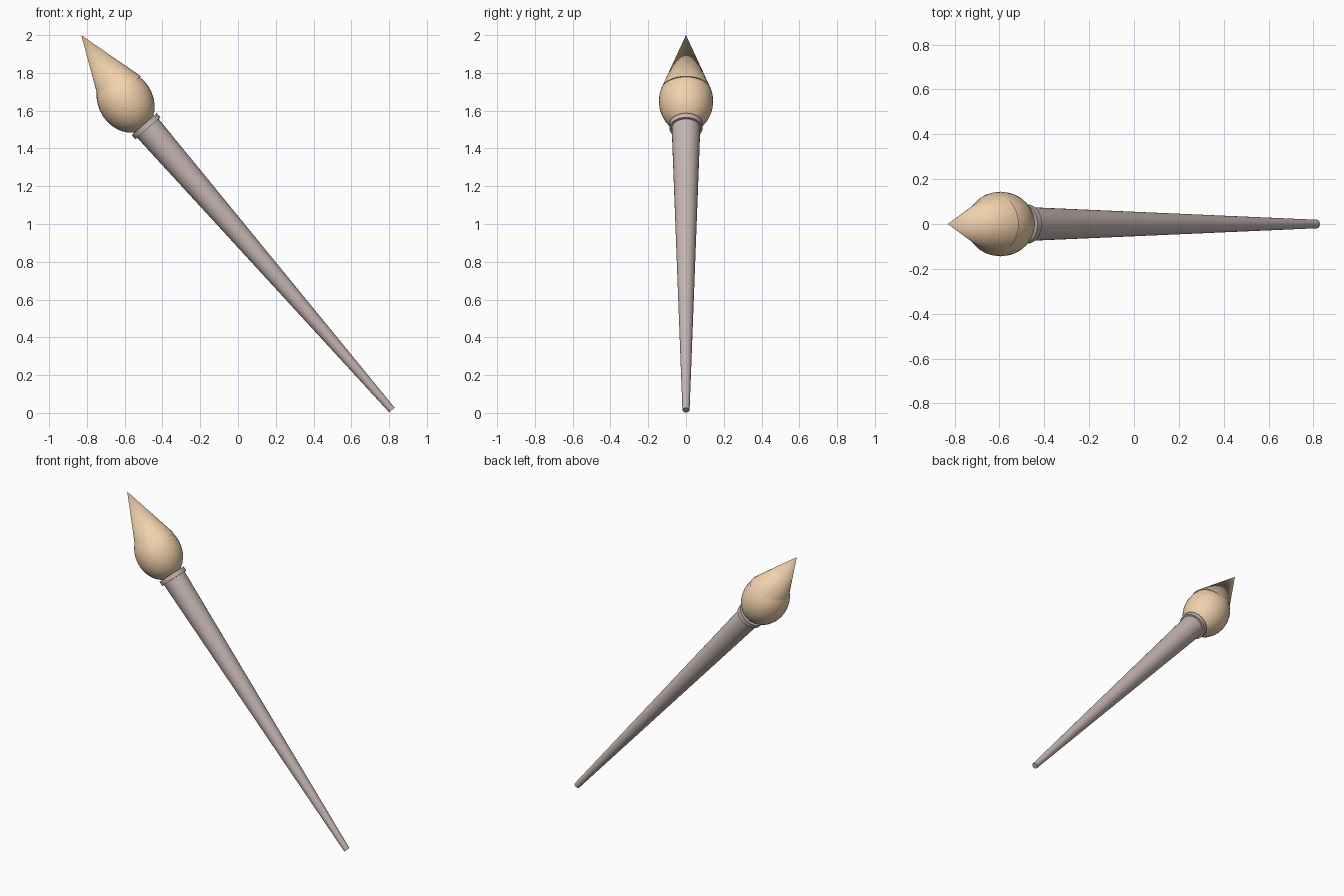
import bpy
from mathutils import Vector
from math import radians

if "Cube" in bpy.data.objects:
    bpy.data.objects.remove(bpy.data.objects["Cube"])


def material(name, color):
    m = bpy.data.materials.new(name)
    m.diffuse_color = (*color, 1)
    m.use_nodes = True
    m.node_tree.nodes["Principled BSDF"].inputs["Base Color"].default_value = m.diffuse_color
    return m


wood = material("handle_taupe", (0.56, 0.46, 0.44))
bristle = material("bristle_peach", (0.88, 0.64, 0.42))


def finish(name, mat, angle=35):
    obj = bpy.context.object
    obj.name = name
    obj.data.materials.append(mat)
    bpy.ops.object.shade_smooth_by_angle(angle=radians(angle))
    return obj


def rod(name, start, end, r1, r2, mat):
    """Round tapered solid between two points."""
    a, b = Vector(start), Vector(end)
    d = b - a
    bpy.ops.mesh.primitive_cone_add(vertices=32, radius1=r1, radius2=r2,
                                    depth=d.length, location=(a + b) / 2,
                                    rotation=d.to_track_quat('Z', 'Y').to_euler())
    return finish(name, mat)


# Tapered handle
low, high = Vector((0.815, 0, 0.015)), Vector((-0.487, 0, 1.518))
axis = (high - low).normalized()
rod("handle", low, high, 0.019, 0.076, wood)

# Collar between handle and bristles
rod("collar", high - axis * 0.015, high + axis * 0.015, 0.088, 0.088, wood)

# Rounded bristle belly
bpy.ops.mesh.primitive_uv_sphere_add(segments=32, ring_count=16, radius=1,
                                     location=(-0.595, 0, 1.65),
                                     rotation=(0, radians(-33), 0),
                                     scale=(0.144, 0.144, 0.175))
finish("bristle_belly", bristle)

# Pointed bristle tip
rod("bristle_tip", (-0.622, 0, 1.706), (-0.83, 0, 2.0), 0.132, 0, bristle)
